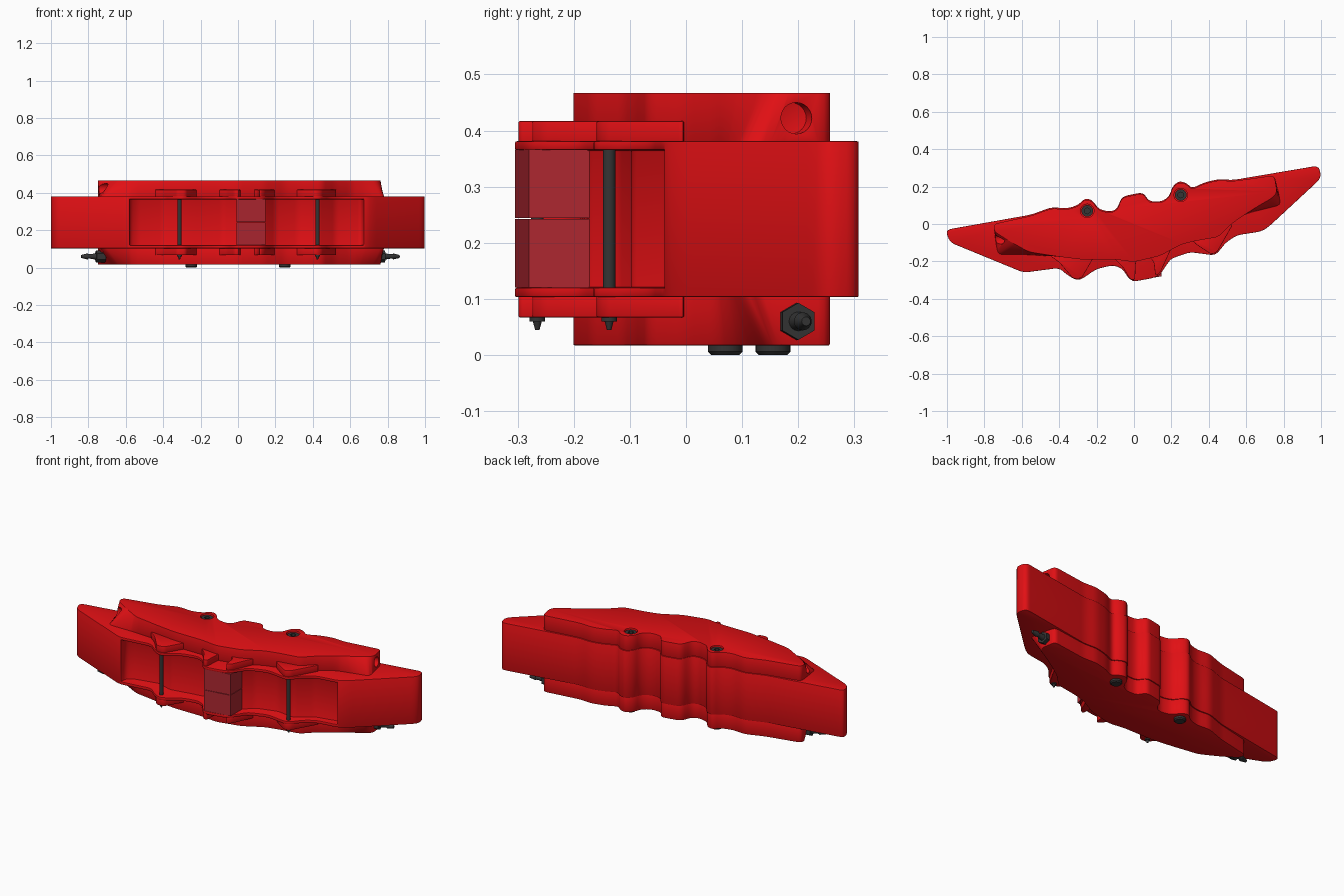
import bpy
import bmesh
from math import pi, radians
from mathutils import Vector, Matrix

cube = bpy.data.objects.get("Cube")
if cube:
    bpy.data.objects.remove(cube, do_unlink=True)


def material(name, rgb):
    mat = bpy.data.materials.new(name)
    mat.use_nodes = True
    color = (*rgb, 1)
    mat.diffuse_color = color
    mat.node_tree.nodes["Principled BSDF"].inputs["Base Color"].default_value = color
    return mat


RED = material("red paint", (0.75, 0.005, 0.007))
MAROON = material("bridge maroon", (0.42, 0.02, 0.03))
DARK = material("dark steel", (0.035, 0.035, 0.035))


def rounded(points, radius, steps=4):
    """Replace every corner with a short curve."""
    pts = [Vector(p) for p in points]
    out = []
    for i, p in enumerate(pts):
        ends = []
        for q in (pts[i - 1], pts[(i + 1) % len(pts)]):
            d = q - p
            ends.append(p + d.normalized() * min(radius, d.length * 0.45))
        for s in range(steps + 1):
            t = s / steps
            out.append(ends[0] * (1 - t) ** 2 + p * 2 * t * (1 - t) + ends[1] * t ** 2)
    return out


def add_object(name, bm, mat):
    bmesh.ops.recalc_face_normals(bm, faces=bm.faces[:])
    mesh = bpy.data.meshes.new(name)
    bm.to_mesh(mesh)
    bm.free()
    mesh.materials.append(mat)
    obj = bpy.data.objects.new(name, mesh)
    bpy.context.collection.objects.link(obj)
    return obj


def slab(name, low, z0, high, z1, mat=RED):
    """Loft between two matching outlines."""
    bm = bmesh.new()
    a = [bm.verts.new((p[0], p[1], z0)) for p in low]
    b = [bm.verts.new((p[0], p[1], z1)) for p in high]
    bm.faces.new(a[::-1])
    bm.faces.new(b)
    for i in range(len(a)):
        j = (i + 1) % len(a)
        bm.faces.new((a[i], a[j], b[j], b[i]))
    return add_object(name, bm, mat)


def turned(name, sections, origin, axis=(0, 0, 1), sides=24, mat=DARK):
    """Stack of (radius, start, end, end radius) cylinders along an axis."""
    rot = Vector(axis).to_track_quat("Z", "Y").to_matrix().to_4x4()
    bm = bmesh.new()
    for r0, start, end, r1, *n in sections:
        place = Matrix.Translation(origin) @ rot @ Matrix.Translation((0, 0, (start + end) / 2))
        bmesh.ops.create_cone(bm, cap_ends=True, segments=n[0] if n else sides,
                              radius1=r0, radius2=r1, depth=end - start, matrix=place)
    return add_object(name, bm, mat)


def finish(obj, cutters=(), bevel=0.0):
    """Cut, soften and shade a part."""
    for cutter in cutters:
        mod = obj.modifiers.new("cut", "BOOLEAN")
        mod.object = cutter
        mod.solver = "EXACT"
    if bevel:
        mod = obj.modifiers.new("soft edge", "BEVEL")
        mod.width = bevel
        mod.segments = 2
        mod.limit_method = "ANGLE"
        mod.angle_limit = radians(40)
    bpy.ops.object.select_all(action="DESELECT")
    bpy.context.view_layer.objects.active = obj
    obj.select_set(True)
    for mod in list(obj.modifiers):
        bpy.ops.object.modifier_apply(modifier=mod.name)
    bpy.ops.object.shade_smooth_by_angle(angle=radians(32))


MID = 0.242


def mirrored(side, z):
    return MID + side * (z - MID)


# Main body outline: wavy back, shared with the covers, and wavy front
back = [(.53, .235), (.45, .24), (.37, .22), (.31, .19), (.28, .22), (.24, .23),
        (.205, .2), (.19, .15), (.15, .12), (.08, .12), (.05, .17), (-.065, .147),
        (-.09, .08), (-.13, .065), (-.19, .08), (-.22, .125), (-.26, .14),
        (-.3, .1), (-.36, .083), (-.44, .09), (-.55, .05)]
front = [(-1, -.03), (-1, -.06), (-.98, -.1), (-.59, -.26), (-.4, -.235), (-.36, -.27),
         (-.31, -.3), (-.28, -.295), (-.2, -.24), (-.11, -.22), (-.06, -.24), (-.03, -.29),
         (0, -.308), (.11, -.287), (.14, -.27), (.18, -.21), (.2, -.185), (.3, -.15),
         (.43, -.168), (.46, -.14), (.49, -.1), (.55, -.06), (.68, -.04), (.72, -.015),
         (.99, .235), (1, .265), (.985, .312)]
outline = rounded(front + back, 0.03)
body = slab("caliper_body", outline, 0.103, outline, 0.381)

# Front window with a wavy inner wall
window = rounded([(-.58, -.5), (-.58, -.215), (-.54, -.19), (-.4, -.16), (-.31, -.19),
                  (-.2, -.17), (-.08, -.15), (0, -.185), (.14, -.18), (.2, -.12),
                  (.32, -.085), (.43, -.1), (.52, -.03), (.66, .0), (.675, -.04),
                  (.675, -.5)], 0.02)
window_cutter = slab("window_cutter", window, 0.12, window, 0.365)
window_cutter.hide_render = True
window_cutter.hide_viewport = True
finish(body, [window_cutter], 0.003)

# Covers above and below, with sloped front corners
wave = [(-.4, -.175), (-.28, -.19), (-.1, -.19), (0, -.203), (.14, -.17), (.25, -.11),
        (.33, -.09), (.45, -.07), (.52, 0), (.6, .055)]
cover_back = [(x, y - 0.006) for x, y in back]


def cover_outline(left, right):
    return rounded([(-.75, 0), *left, *wave, *right, (.75, .26)] + cover_back, 0.025)


wide = cover_outline([(-.74, -.09), (-.73, -.165), (-.56, -.165)],
                     [(.7, .08), (.785, .1), (.777, .15)])
narrow = cover_outline([(-.748, -.04), (-.66, -.095), (-.56, -.15)],
                       [(.67, .1), (.74, .14), (.765, .17)])
ends = {"left": ((.765, .197), (.98, .17, 0)), "right": ((-.74, -.085), (-.98, -.17, 0))}
bolts = [(-.25, .07), (.25, .155)]

for label, side in (("upper", 1), ("lower", -1)):
    cover = slab(label + "_cover", wide, mirrored(side, 0.378), narrow, mirrored(side, 0.467))
    cutters = []
    if side == 1:
        # Fluid ports in the ends and counterbores for the bolts
        for end, ((x, y), axis) in ends.items():
            cutters.append(turned(end + "_port_cutter", [(.028, -.06, .08, .028)],
                                  (x, y, .422), axis, mat=RED))
        for i, (x, y) in enumerate(bolts):
            cutters.append(turned(f"bolt_cutter_{i + 1}", [(.036, -.03, .05, .036)],
                                  (x, y, .467), mat=RED))
    for cutter in cutters:
        cutter.hide_render = True
        cutter.hide_viewport = True
    finish(cover, cutters, 0.003)

# Three lugs on each face of the front rim
lugs = {
    "right": [(-.45, -.17), (-.4, -.205), (-.325, -.293), (-.28, -.29), (-.21, -.17)],
    "centre": [(-.11, -.18), (-.06, -.23), (-.02, -.297), (.005, -.3), (.01, -.2), (.035, -.175),
               (.08, -.175), (.105, -.2), (.115, -.28), (.14, -.26), (.2, -.13)],
    "left": [(.3, -.08), (.34, -.115), (.415, -.163), (.445, -.15), (.53, .0)],
}
for label, side in (("upper", 1), ("lower", -1)):
    for place, points in lugs.items():
        shape = rounded(points, 0.015)
        finish(slab(f"{label}_{place}_lug", shape, mirrored(side, 0.375),
                    shape, mirrored(side, 0.417)), bevel=0.003)

# Two-piece bridge block in the middle of the window
bridge = [(-.007, -.305), (.147, -.28), (.147, -.17), (-.007, -.17)]
for label, z0, z1 in (("lower", .12, .2425), ("upper", .2445, .366)):
    finish(slab(label + "_bridge_block", bridge, z0, bridge, z1, MAROON))

# Pad pins through the lugs
for label, x, y in (("right", -.313, -.265), ("left", .425, -.137)):
    finish(turned(label + "_pad_pin", [(.004, .045, .06, .008), (.014, .06, .067, .014),
                                       (.011, .067, .405, .011)], (x, y, 0)))

# Clamping bolts: heads below, socketed ends above
for i, (x, y) in enumerate(bolts):
    finish(turned(f"bolt_head_{i + 1}", [(.025, 0, .006, .031), (.031, .006, .03, .031)], (x, y, 0)))
    top = turned(f"bolt_end_{i + 1}", [(.031, .42, .46, .031)], (x, y, 0))
    socket = turned(f"socket_cutter_{i + 1}", [(.016, .445, .48, .016)], (x, y, 0), sides=6)
    socket.hide_render = True
    socket.hide_viewport = True
    finish(top, [socket])

# Bleed screws at both lower ends
for end, ((x, y), axis) in ends.items():
    finish(turned(end + "_bleed_screw", [(.033, -.03, .02, .033, 6), (.017, .02, .05, .012),
                                         (.012, .05, .065, .012), (.016, .065, .075, .014),
                                         (.014, .075, .1, .008)], (x, y, .06), axis))
